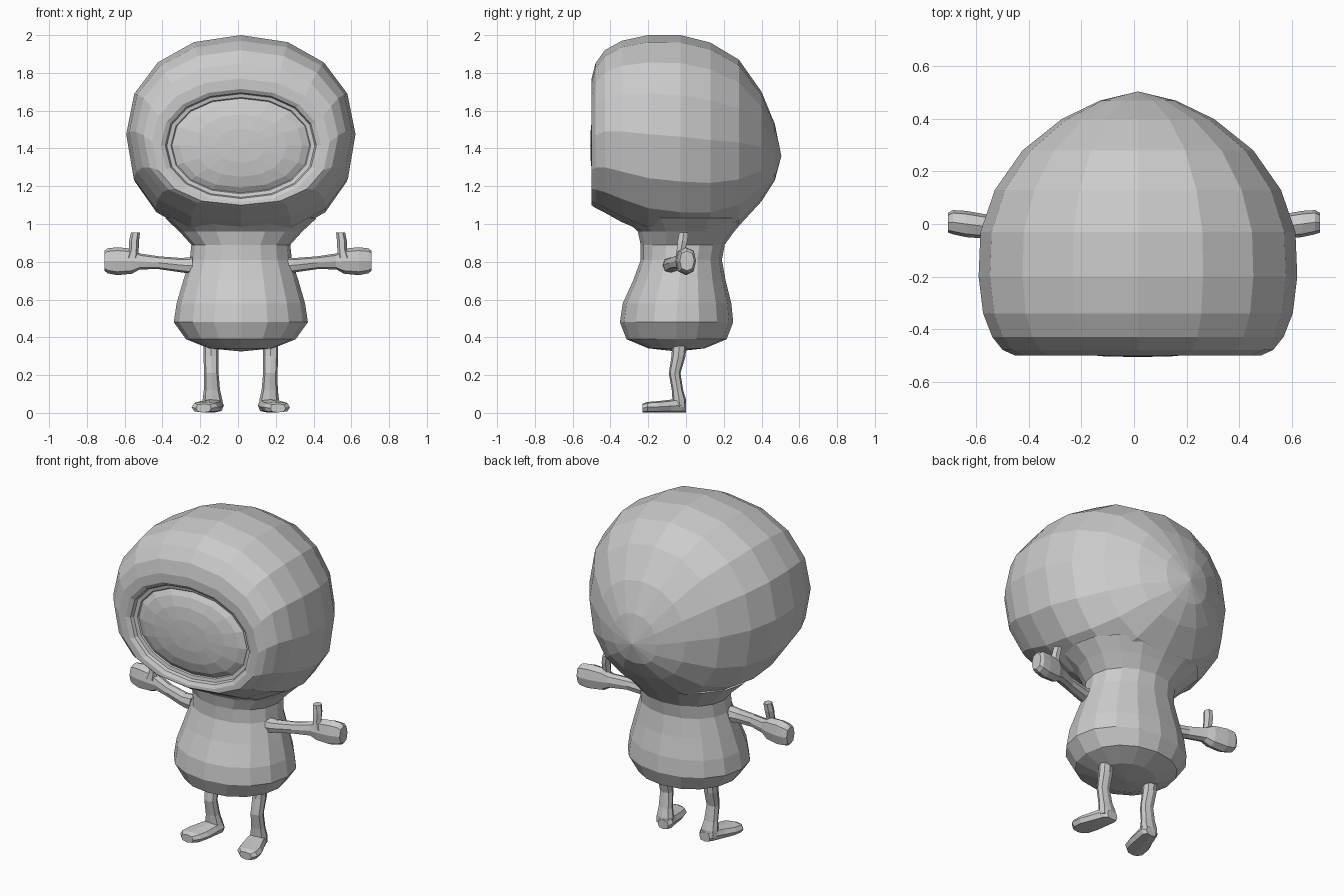
import bpy, bmesh, math
from mathutils import Vector as V

CX = 0.015  # centre line of the figure
grey = bpy.data.materials.new("plain_grey")
grey.diffuse_color = (0.6, 0.6, 0.6, 1)


def ring(c, u, v, n=16, p=1.0, low=None):
    """Closed loop round c, half axes u and v; p (low on the -v half) below 1 squares it."""
    pts = []
    for i in range(n):
        a = 2 * math.pi * i / n
        co, si = math.cos(a), math.sin(a)
        e = low if low and si < -1e-6 else p
        x = math.copysign(abs(co) ** e, co) if abs(co) > 1e-6 else 0
        y = math.copysign(abs(si) ** e, si) if abs(si) > 1e-6 else 0
        pts.append(V(c) + V(u) * x + V(v) * y)
    return pts


def loft(name, rings, start=None, end=None):
    """Skin a row of rings; each end is closed by a point or a flat cap."""
    bm = bmesh.new()
    loops = [[bm.verts.new(p) for p in r] for r in rings]
    n = len(loops[0])
    for a, b in zip(loops, loops[1:]):
        for i in range(n):
            j = (i + 1) % n
            bm.faces.new((a[i], a[j], b[j], b[i]))
    for loop, tip in ((loops[0], start), (loops[-1], end)):
        if tip is None:
            bm.faces.new(loop)
        else:
            t = bm.verts.new(tip)
            for i in range(n):
                bm.faces.new((loop[i], loop[(i + 1) % n], t))
    bmesh.ops.recalc_face_normals(bm, faces=bm.faces)
    me = bpy.data.meshes.new(name)
    bm.to_mesh(me)
    bm.free()
    me.materials.append(grey)
    ob = bpy.data.objects.new(name, me)
    bpy.context.collection.objects.link(ob)
    return ob


def head_ring(y, w, top, bottom, low=0.93):
    h = (top - bottom) / 2
    return ring((CX, y, bottom + h), (w, 0, 0), (0, 0, h), 16, 0.93, low)


# Head: face dome, recessed rim, then the hood swept back to a rounded rear
face = [(-0.504, 0.13, 0.09), (-0.494, 0.24, 0.165), (-0.475, 0.325, 0.222), (-0.455, 0.365, 0.25),
        (-0.462, 0.370, 0.255), (-0.466, 0.392, 0.274), (-0.485, 0.40, 0.28), (-0.498, 0.425, 0.30)]
rings = [head_ring(y, w, 1.415 + h, 1.415 - h) for y, w, h in face]
hood = [(-0.500, 0.47, 1.77, 1.10), (-0.48, 0.515, 1.85, 1.085), (-0.43, 0.555, 1.92, 1.06),
        (-0.34, 0.59, 1.97, 1.01), (-0.20, 0.607, 2.0, 0.95), (-0.03, 0.60, 2.0, 0.925),
        (0.13, 0.545, 1.96, 0.93), (0.28, 0.44, 1.87, 0.99), (0.40, 0.29, 1.70, 1.12),
        (0.47, 0.145, 1.53, 1.23)]
rings += [head_ring(*h, 0.85) for h in hood]
head = loft("hooded_head", rings, (CX, -0.507, 1.415), (CX, 0.505, 1.36))

# Body: pear shape flaring into the head at the neck
body = [(0.342, 0.17, -0.20, 0.10), (0.39, 0.29, -0.315, 0.215), (0.48, 0.355, -0.35, 0.25),
        (0.58, 0.34, -0.335, 0.24), (0.70, 0.305, -0.28, 0.21), (0.81, 0.27, -0.24, 0.19),
        (0.89, 0.262, -0.24, 0.205), (0.96, 0.325, -0.255, 0.255), (1.03, 0.40, -0.33, 0.315)]
body = [ring((CX, (f + b) / 2, z), (w, 0, 0), (0, (b - f) / 2, 0), 16, 0.96) for z, w, f, b in body]
torso = loft("head_and_body", body, (CX, -0.05, 0.325), (CX, 0, 1.15))

# Weld the head to the body so the neck is one skin
weld = torso.modifiers.new("weld_head", 'BOOLEAN')
weld.operation, weld.solver, weld.object = 'UNION', 'EXACT', head
bpy.context.view_layer.update()
deps = bpy.context.evaluated_depsgraph_get()
skin = bpy.data.meshes.new_from_object(torso.evaluated_get(deps))
torso.modifiers.clear()
torso.data = skin
bpy.data.objects.remove(head)

for side, s in (("left", 1), ("right", -1)):
    # Leg: slightly bent tube (z, x, y, half width, half depth)
    leg = [(0.36, 0.158, -0.035, 0.040, 0.038), (0.30, 0.158, -0.04, 0.040, 0.037),
           (0.21, 0.156, -0.06, 0.038, 0.031), (0.12, 0.153, -0.045, 0.043, 0.030),
           (0.07, 0.150, -0.036, 0.052, 0.036), (0.03, 0.150, -0.035, 0.054, 0.036)]
    loft(side + "_leg", [ring((CX + s * x, y, z), (w, 0, 0), (0, d, 0), 8, 0.85) for z, x, y, w, d in leg])
    # Foot: flat shoe turned outward (y, x, half width, top)
    foot = [(0.0, 0.14, 0.035, 0.055), (-0.025, 0.145, 0.055, 0.075), (-0.08, 0.16, 0.062, 0.068),
            (-0.15, 0.18, 0.074, 0.060), (-0.205, 0.192, 0.068, 0.056), (-0.23, 0.197, 0.04, 0.046)]
    loft(side + "_foot", [ring((CX + s * x, y, 0.002 + t / 2), (w, 0, 0), (0, 0, t / 2), 8, 0.7)
                          for y, x, w, t in foot])
    # Arm and fist (x, y, z, half depth, half height)
    arm = [(0.24, -0.08, 0.78, 0.045, 0.045), (0.30, -0.08, 0.782, 0.04, 0.038),
           (0.42, -0.055, 0.795, 0.035, 0.034), (0.52, -0.02, 0.802, 0.037, 0.042),
           (0.56, -0.01, 0.803, 0.046, 0.066), (0.64, 0.0, 0.803, 0.05, 0.074),
           (0.69, 0.007, 0.805, 0.046, 0.066), (0.708, 0.005, 0.805, 0.038, 0.052)]
    loft(side + "_arm", [ring((s * x, y, z), (0, d, 0), (0, 0, h), 8, 0.8) for x, y, z, d, h in arm])
    # Raised thumb (z, x, y, half width, half depth)
    thumb = [(0.82, 0.560, -0.03, 0.035, 0.03), (0.86, 0.552, -0.027, 0.026, 0.026),
             (0.91, 0.550, -0.018, 0.026, 0.03), (0.955, 0.543, -0.012, 0.024, 0.028)]
    loft(side + "_thumb", [ring((s * x, y, z), (w, 0, 0), (0, d, 0), 6) for z, x, y, w, d in thumb])
